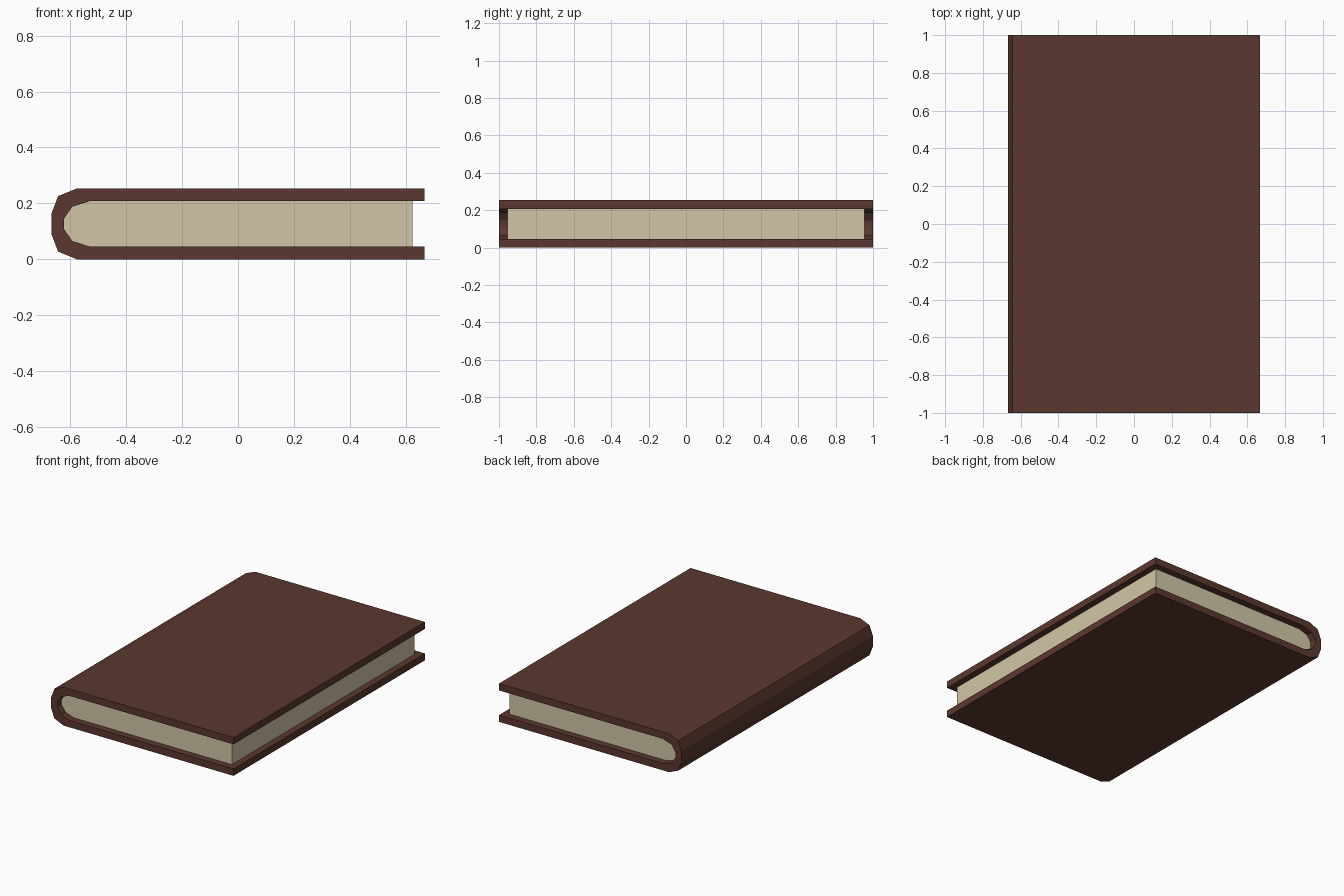
import bpy, bmesh

if "Cube" in bpy.data.objects:
    bpy.data.objects.remove(bpy.data.objects["Cube"])

MID = 0.127  # mid height of the book


def material(name, rgb):
    m = bpy.data.materials.new(name)
    m.diffuse_color = (*rgb, 1.0)
    m.use_nodes = True
    m.node_tree.nodes["Principled BSDF"].inputs["Base Color"].default_value = m.diffuse_color
    return m


def mirrored(upper):
    """Upper half of a profile as (x, height above middle), closed by its mirror."""
    top = [(x, MID + h) for x, h in upper]
    return top + [(x, MID - h) for x, h in reversed(upper)]


def extrude_profile(name, points, half_y, mat):
    """Extrude a closed xz outline along y."""
    bm = bmesh.new()
    face = bm.faces.new([bm.verts.new((x, -half_y, z)) for x, z in points])
    out = bmesh.ops.extrude_face_region(bm, geom=[face])
    verts = [v for v in out["geom"] if isinstance(v, bmesh.types.BMVert)]
    bmesh.ops.translate(bm, verts=verts, vec=(0, 2 * half_y, 0))
    bmesh.ops.recalc_face_normals(bm, faces=bm.faces)
    me = bpy.data.meshes.new(name)
    bm.to_mesh(me)
    bm.free()
    me.materials.append(mat)
    ob = bpy.data.objects.new(name, me)
    bpy.context.collection.objects.link(ob)
    return ob


leather = material("brown leather", (0.105, 0.039, 0.028))
paper = material("aged paper", (0.64, 0.565, 0.385))

# Faceted round spine with flat boards: outer and inner halves
outer = [(0.667, 0.127), (-0.575, 0.127), (-0.643, 0.099), (-0.667, 0.036)]
inner = [(-0.53, 0.081), (-0.593, 0.061), (-0.622, 0.018)]

# Cover: one C-shaped section, outside loop then back along the inside
outside = mirrored(outer)
inside = mirrored([(0.667, 0.081)] + inner)
extrude_profile("cover", outside + inside[::-1], 1.0, leather)

# Page block: fills the cover, set back from the three open edges
extrude_profile("pages", mirrored([(0.624, 0.081)] + inner), 0.955, paper)
